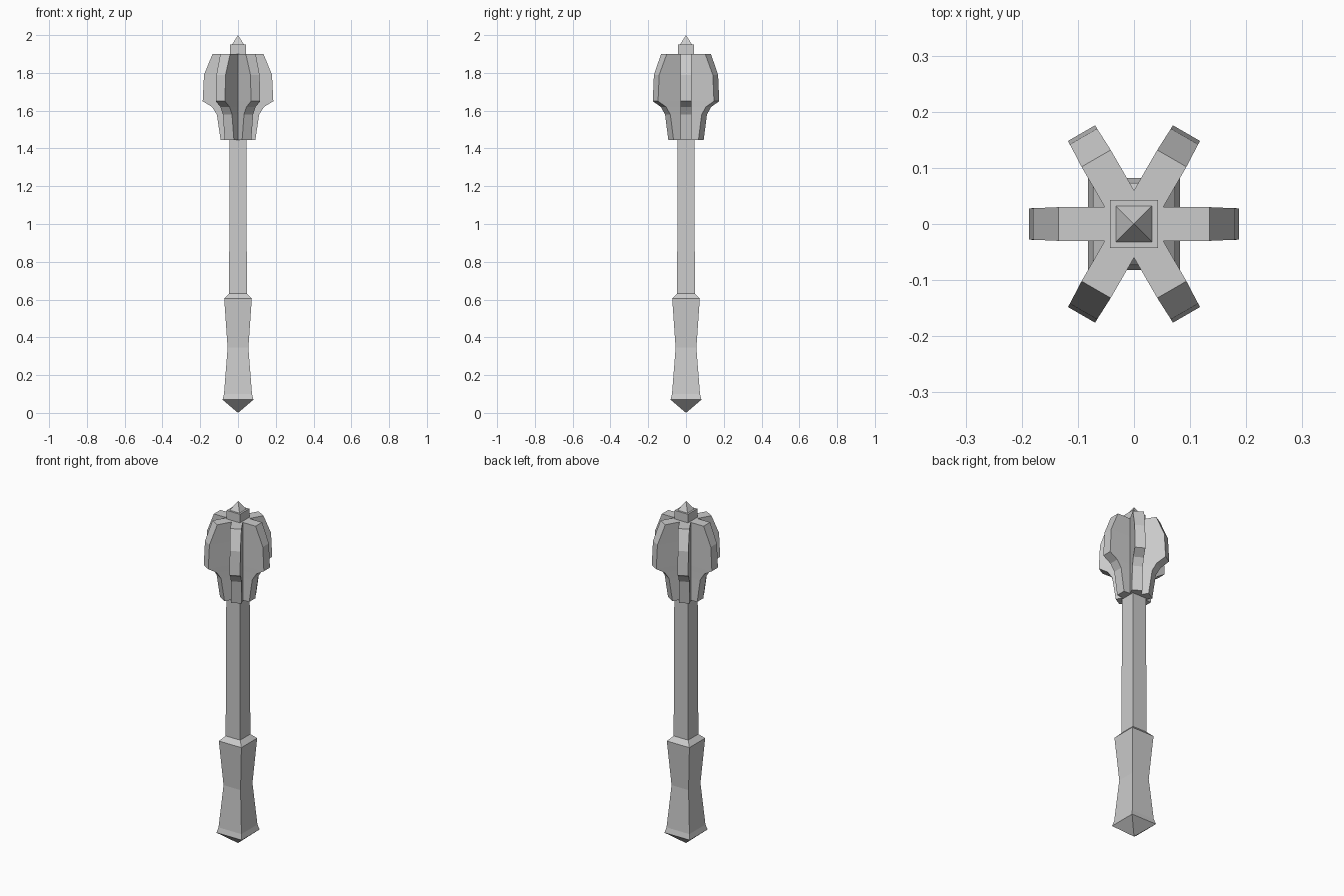
import bpy
import math

if "Cube" in bpy.data.objects:
    bpy.data.objects.remove(bpy.data.objects["Cube"])

steel = bpy.data.materials.new("grey_steel")
steel.diffuse_color = (0.6, 0.6, 0.6, 1)
steel.use_nodes = True
steel.node_tree.nodes["Principled BSDF"].inputs["Base Color"].default_value = steel.diffuse_color


def loft(name, rings):
    """Skin a stack of rings; a ring of one point becomes an apex."""
    verts, faces, starts = [], [], []
    for ring in rings:
        starts.append(len(verts))
        verts += ring
    for k in range(len(rings) - 1):
        a, b = starts[k], starts[k + 1]
        na, nb = len(rings[k]), len(rings[k + 1])
        n = max(na, nb)
        for i in range(n):
            j = (i + 1) % n
            if na == 1:
                faces.append((a, b + j, b + i))
            elif nb == 1:
                faces.append((a + i, a + j, b))
            else:
                faces.append((a + i, a + j, b + j, b + i))
    # flat caps at open ends
    if len(rings[0]) > 1:
        faces.append(tuple(reversed(range(len(rings[0])))))
    if len(rings[-1]) > 1:
        faces.append(tuple(range(starts[-1], len(verts))))
    mesh = bpy.data.meshes.new(name)
    mesh.from_pydata(verts, [], faces)
    mesh.materials.append(steel)
    obj = bpy.data.objects.new(name, mesh)
    bpy.context.collection.objects.link(obj)
    return obj


def square(h, z):
    if h == 0:
        return [(0, 0, z)]
    return [(-h, -h, z), (h, -h, z), (h, h, z), (-h, h, z)]


def star(r, half, z):
    """Six blunt arms with sharp valleys between them."""
    pts = []
    for k in range(6):
        a = math.radians(60 * k)
        c, s = math.cos(a), math.sin(a)
        for x, y in ((0.052, -0.03), (r, -half), (r, half)):
            pts.append((x * c - y * s, x * s + y * c, z))
    return pts


# grip with pointed pommel and sloped shoulder
loft("grip", [square(h, z) for h, z in (
    (0, 0), (0.082, 0.07), (0.074, 0.10), (0.055, 0.345),
    (0.073, 0.605), (0.047, 0.632))])

# square shaft running through the head
loft("shaft", [square(0.047, 0.63), square(0.043, 1.95)])

# spike on top
loft("top_spike", [square(0.032, 1.95), square(0, 2.0)])

# six-flanged head
loft("flanged_head", [star(r, h, z) for r, h, z in (
    (0.092, 0.028, 1.445), (0.112, 0.028, 1.58), (0.138, 0.028, 1.62),
    (0.187, 0.028, 1.65), (0.180, 0.028, 1.79), (0.135, 0.03, 1.90))])
